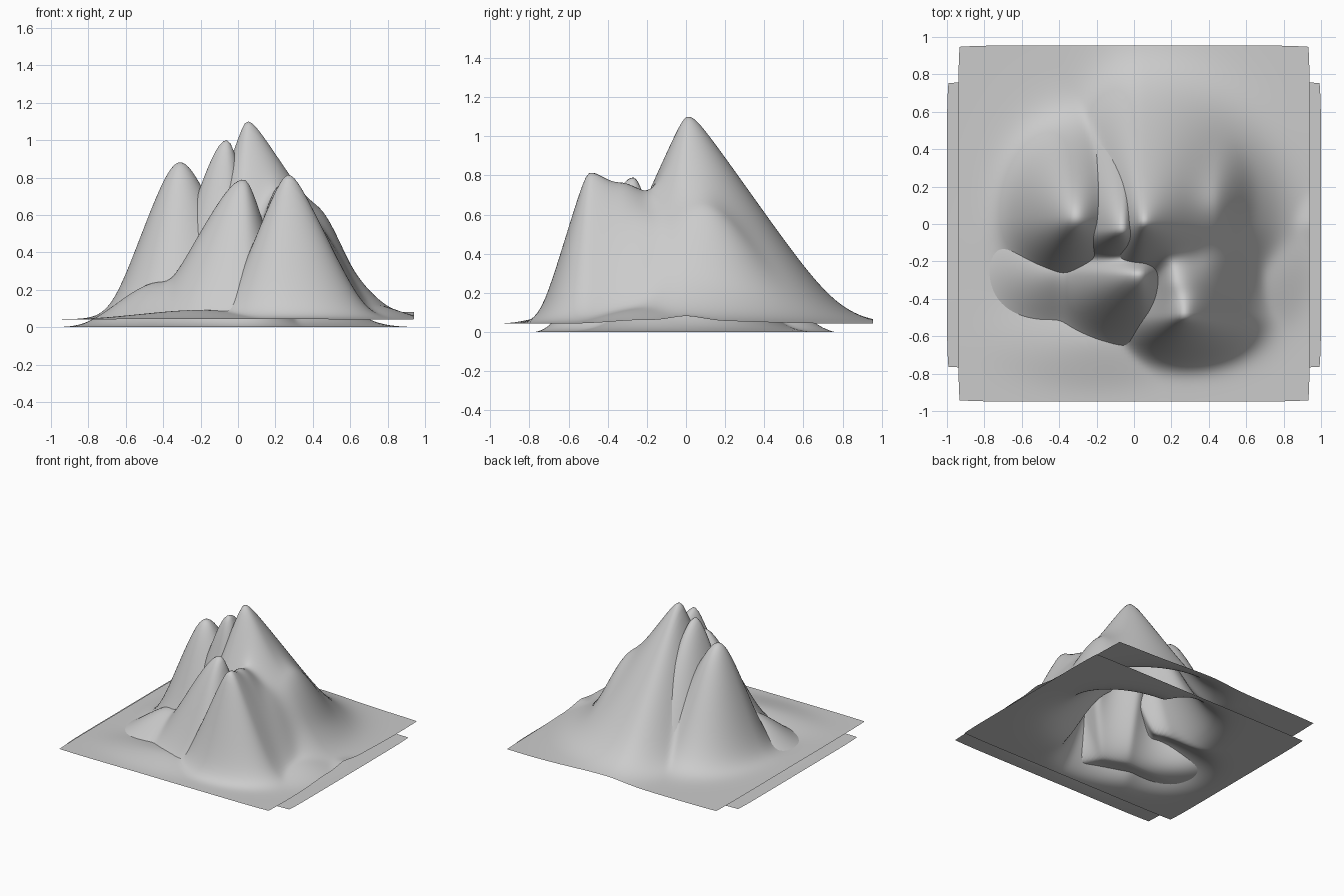
import bpy, bmesh, math

def profile(t, c, s=0.12):
    # cone with a rounded tip (c) and a soft flared foot (s)
    t = math.hypot(t, c)
    return s * math.log(1 + math.exp((1 - t) / s)) / (1 - c)

def height(x, y, peaks, p=6):
    # each peak: x, y, height, reach to right, left, back, front, tip roundness
    total = 0.0
    for px, py, h, r, l, b, f, c in peaks:
        dx, dy = x - px, y - py
        t = math.hypot(dx / (r if dx > 0 else l), dy / (b if dy > 0 else f))
        total += (h * profile(t, c)) ** p
    return total ** (1 / p)

def sheet(name, x0, x1, y0, y1, peaks, base, fade, n=100):
    bm = bmesh.new()
    bmesh.ops.create_grid(bm, x_segments=n, y_segments=n, size=1)
    for v in bm.verts:
        u, w = v.co.x, v.co.y
        # slightly rounded sheet corners, heights fading out at the rim
        k = 1 - 0.008 * (abs(u) * abs(w)) ** 8
        x = (x0 + x1) / 2 + u * k * (x1 - x0) / 2
        y = (y0 + y1) / 2 + w * k * (y1 - y0) / 2
        rim = (1 - abs(u) ** fade) * (1 - abs(w) ** fade) if fade else 1
        v.co = (x, y, base + height(x, y, peaks) * rim)
    for f in bm.faces:
        f.smooth = True
    me = bpy.data.meshes.new(name)
    bm.to_mesh(me)
    bm.free()
    ob = bpy.data.objects.new(name, me)
    bpy.context.collection.objects.link(ob)

# Upper sheet: summit, left peak, front right peak, saddle, right shoulder,
# right flank, low spurs and rim bump
sheet("upper_mountain_sheet", -0.94, 0.94, -0.95, 0.955, [
    (0.05, 0.01, 1.06, 0.72, 0.38, 0.79, 0.50, 0.06),
    (-0.31, 0.03, 0.84, 0.42, 0.38, 0.52, 0.37, 0.25),
    (0.27, -0.49, 0.77, 0.42, 0.36, 0.60, 0.26, 0.12),
    (0.22, -0.30, 0.68, 0.48, 0.22, 0.50, 0.40, 0.25),
    (0.42, 0.10, 0.55, 0.29, 0.50, 0.48, 0.50, 0.35),
    (0.40, -0.20, 0.46, 0.33, 0.30, 0.40, 0.40, 0.35),
    (0.70, -0.20, 0.08, 0.30, 0.50, 0.40, 0.40, 0.4),
    (-0.20, -0.62, 0.05, 0.50, 0.60, 0.30, 0.28, 0.3),
    (0.94, 0.00, 0.04, 0.40, 0.40, 0.25, 0.25, 0.1)], 0.042, 0)

# Lower sheet: west ridge of the summit, front peak, hidden body, left flank
sheet("lower_mountain_sheet", -1.0, 1.0, -0.77, 0.76, [
    (-0.06, -0.03, 1.00, 0.25, 0.40, 0.66, 0.28, 0.22),
    (0.03, -0.27, 0.79, 0.27, 0.52, 0.25, 0.42, 0.2),
    (0.10, 0.05, 0.50, 0.60, 0.40, 0.45, 0.50, 0.2),
    (-0.42, -0.24, 0.24, 0.40, 0.42, 0.40, 0.36, 0.3)], 0.0, 8)
